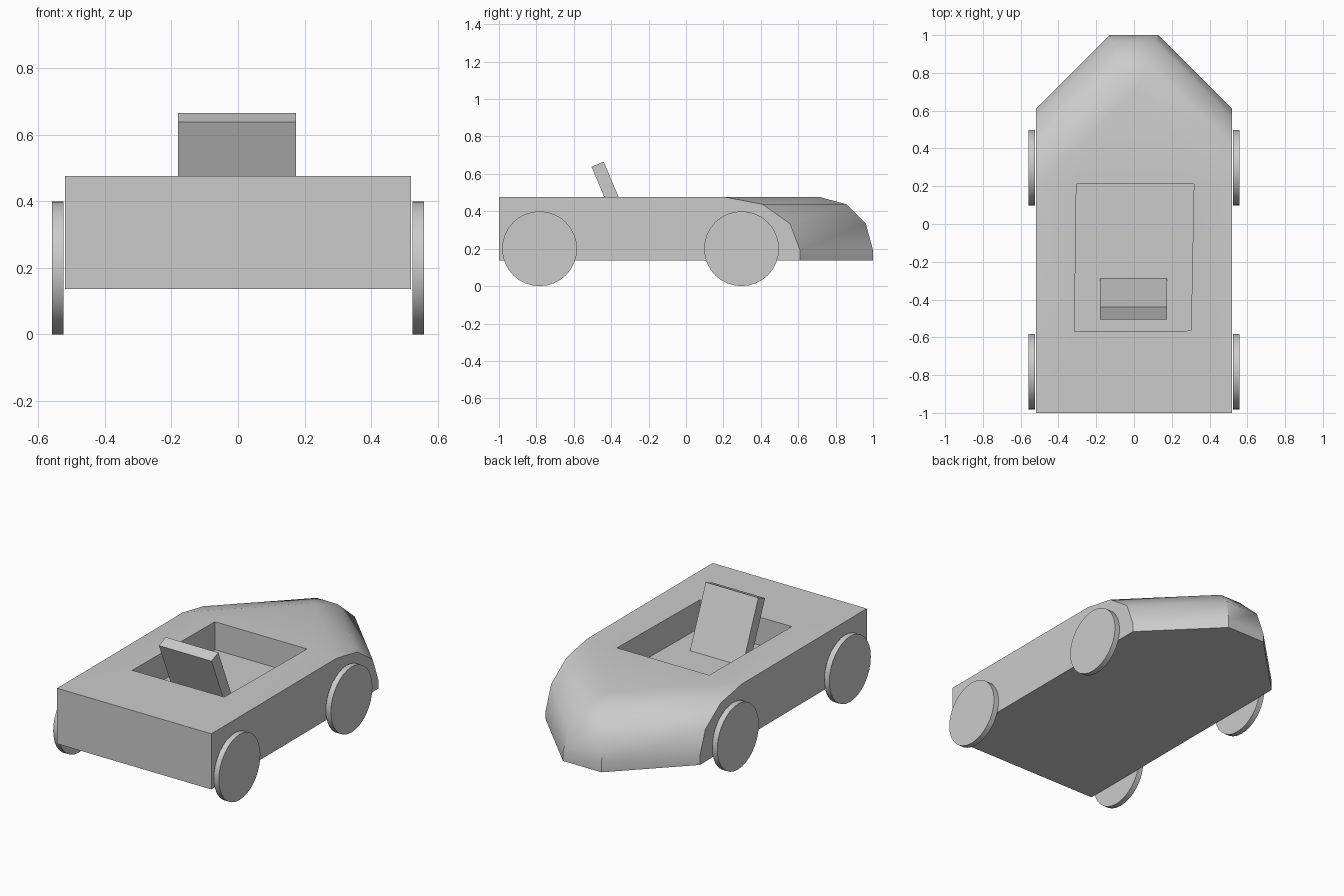
import bpy, bmesh, math
from mathutils import Matrix

old = bpy.data.objects.get("Cube")
if old:
    bpy.data.objects.remove(old, do_unlink=True)

paint = bpy.data.materials.new("plain grey")
paint.use_nodes = True
GREY = (0.6, 0.6, 0.6, 1)
paint.diffuse_color = GREY
for node in paint.node_tree.nodes:
    if node.type == "BSDF_PRINCIPLED":
        node.inputs["Base Color"].default_value = GREY


def add_object(name, bm):
    bmesh.ops.recalc_face_normals(bm, faces=bm.faces)
    mesh = bpy.data.meshes.new(name)
    bm.to_mesh(mesh)
    bm.free()
    mesh.materials.append(paint)
    obj = bpy.data.objects.new(name, mesh)
    bpy.context.collection.objects.link(obj)
    return obj


def activate(obj):
    bpy.ops.object.select_all(action="DESELECT")
    obj.select_set(True)
    bpy.context.view_layer.objects.active = obj


def smooth(obj, degrees):
    activate(obj)
    bpy.ops.object.shade_smooth_by_angle(angle=math.radians(degrees))


def loft(name, rings):
    """Closed solid through rings of points."""
    bm = bmesh.new()
    loops = [[bm.verts.new(p) for p in ring] for ring in rings]
    n = len(loops[0])
    for low, high in zip(loops, loops[1:]):
        for i in range(n):
            j = (i + 1) % n
            bm.faces.new((low[i], low[j], high[j], high[i]))
    bm.faces.new(loops[0])
    bm.faces.new(loops[-1])
    return add_object(name, bm)


# Body: wedge-nosed outline, rounded over only around the nose
HALF, BOTTOM, TOP, ROUND = 0.52, 0.137, 0.476, 0.285


def outline(inset, z):
    shoulder = 0.61 - inset * math.sqrt(2)
    tip = 0.13 - inset * (math.sqrt(2) - 1)
    right = [(HALF, -1), (HALF, shoulder), (tip, 1 - inset)]
    left = [(-x, y) for x, y in reversed(right)]
    return [(x, y, z) for x, y in right + left]


rings = [outline(0, BOTTOM)]
for step in range(4):
    a = math.radians(30 * step)
    rings.append(outline(ROUND * (1 - math.cos(a)), TOP - ROUND * (1 - math.sin(a))))
body = loft("body", rings)

# Cockpit: slightly skewed recess cut into the top
FLOOR = 0.305
corners = [(-0.315, -0.57), (0.302, -0.565), (0.317, 0.213), (-0.305, 0.213)]
cutter = loft("cockpit_cutter", [[(x, y, z) for x, y in corners] for z in (FLOOR, 0.7)])
cutter.hide_render = True
cut = body.modifiers.new("cockpit", "BOOLEAN")
cut.operation = "DIFFERENCE"
cut.solver = "EXACT"
cut.object = cutter
activate(body)
bpy.ops.object.modifier_apply(modifier=cut.name)
bpy.data.objects.remove(cutter, do_unlink=True)
smooth(body, 32)

# Seat back: leaning slab, sunk just into the cockpit floor
side = [(-0.505, 0.638), (-0.44, 0.665), (-0.28, 0.285), (-0.345, 0.258)]
loft("seat_back", [[(x, y, z) for y, z in side] for x in (-0.18, 0.175)])

# Wheels: thin discs set against the body sides
for side_name, sign in (("left", 1), ("right", -1)):
    for end_name, y in (("flat_end", -0.783), ("nose_end", 0.297)):
        bm = bmesh.new()
        bmesh.ops.create_cone(bm, cap_ends=True, segments=32, radius1=0.2, radius2=0.2, depth=0.034)
        bm.transform(Matrix.Translation((sign * 0.542, y, 0.2)) @ Matrix.Rotation(math.pi / 2, 4, "Y"))
        smooth(add_object(f"{side_name}_{end_name}_wheel", bm), 30)
